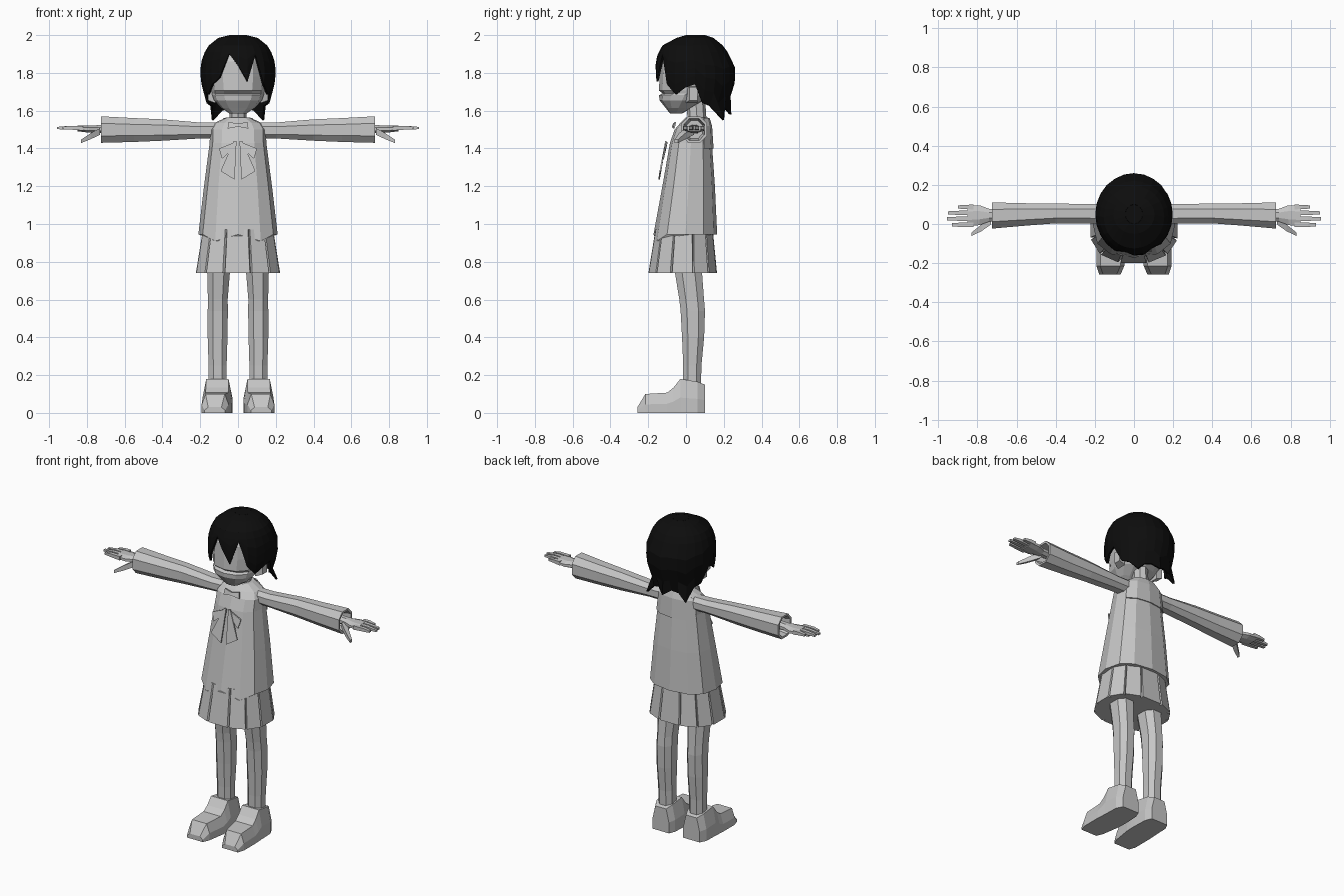
import bpy, bmesh, math


def material(name, v):
    m = bpy.data.materials.new(name)
    m.diffuse_color = (v, v, v, 1)
    return m


GREY = material("light grey", 0.56)
BLACK = material("hair black", 0.004)


def loft(name, rings, mat=GREY, caps=True, closed=True, side=1, thick=0):
    """Skin a list of equal-length point rings; side=-1 mirrors in x."""
    bm = bmesh.new()
    vs = [[bm.verts.new((p[0] * side, p[1], p[2])) for p in r] for r in rings]
    n = len(vs[0])
    for a, b in zip(vs, vs[1:]):
        for i in range(n if closed else n - 1):
            j = (i + 1) % n
            bm.faces.new((a[i], a[j], b[j], b[i]))
    if caps:
        bm.faces.new(vs[0])
        bm.faces.new(vs[-1])
    bmesh.ops.recalc_face_normals(bm, faces=bm.faces)
    me = bpy.data.meshes.new(name)
    bm.to_mesh(me)
    bm.free()
    me.materials.append(mat)
    ob = bpy.data.objects.new(name, me)
    bpy.context.collection.objects.link(ob)
    if thick:
        s = ob.modifiers.new("thickness", 'SOLIDIFY')
        s.thickness = thick
        s.offset = -1
    return ob


def spow(v, p):
    return math.copysign(abs(v) ** p, v)


def ring(z, rx, yf, yb, cx=0, n=12, p=1.0, turn=0.0):
    """Horizontal oval, first point at the front."""
    cy, ry = (yf + yb) / 2, (yb - yf) / 2
    out = []
    for i in range(n):
        a = 2 * math.pi * (i + turn) / n
        out.append((cx + rx * spow(math.sin(a), p), cy - ry * spow(math.cos(a), p), z))
    return out


def xring(x, y0, y1, z0, z1, n=8, p=1.0):
    """Upright oval facing along x."""
    return [(x, y, z) for y, z, _ in
            [((y0 + y1) / 2 + (y1 - y0) / 2 * spow(math.cos(a), p),
              (z0 + z1) / 2 + (z1 - z0) / 2 * spow(math.sin(a), p), 0)
             for a in [2 * math.pi * (i + 0.5) / n for i in range(n)]]]


def box_ring(x, y, z, hy, hz):
    return [(x, y - hy, z - hz), (x, y + hy, z - hz), (x, y + hy, z + hz), (x, y - hy, z + hz)]


# Blouse with a pointed front hem
body = [(0.945, 0.21, -0.172, 0.165), (1.2, 0.18, -0.125, 0.153), (1.43, 0.15, -0.085, 0.137),
        (1.5, 0.148, -0.06, 0.13), (1.535, 0.125, -0.03, 0.122), (1.565, 0.06, 0.0, 0.115)]
rings = [ring(*b, p=0.8) for b in body]
for i in (1, 11):
    x, y, z = rings[0][i]
    rings[0][i] = (x, y, z - 0.035)
loft("blouse", rings)

# Back collar flap
flap = []
for z, rx, yf, yb in ((1.56, 0.085, -0.01, 0.125), (1.52, 0.14, -0.05, 0.138), (1.4, 0.158, -0.09, 0.146)):
    flap.append(ring(z, rx, yf, yb, p=0.8)[4:9])
loft("back_collar", flap, caps=False, closed=False, thick=0.006)

# Pleated skirt: a groove beside each pleat
def pleats(z, rx, yf, yb, depth):
    cy, ry = (yf + yb) / 2, (yb - yf) / 2
    out = []
    for i in range(12):
        for da, d in ((-0.04, 0), (0, depth), (0.015, 0)):
            a = 2 * math.pi * (i + 0.5) / 12 + da
            out.append(((rx - d) * spow(math.sin(a), 0.85), cy - (ry - d) * spow(math.cos(a), 0.85), z))
    return out


loft("skirt", [pleats(0.97, 0.19, -0.165, 0.145, 0.004), pleats(0.74, 0.228, -0.203, 0.168, 0.02)])

# Neck
loft("neck", [ring(1.53, 0.045, 0.01, 0.11, n=8), ring(1.68, 0.042, 0.0, 0.1, n=8)])

# Head with a mouth crease
head = [(1.585, 0.045, -0.085, -0.02), (1.615, 0.09, -0.108, 0.03), (1.655, 0.127, -0.14, 0.1),
        (1.682, 0.136, -0.143, 0.13), (1.692, 0.138, -0.124, 0.14), (1.706, 0.14, -0.143, 0.15),
        (1.78, 0.15, -0.14, 0.17), (1.86, 0.145, -0.137, 0.17), (1.93, 0.1, -0.09, 0.13)]
loft("head", [ring(*h, p=0.9) for h in head])

# Hair: columns run from the crown to a jagged hem
PROFILE = [(2.0, 0.045, 0.0, 0.1), (1.985, 0.105, -0.05, 0.145), (1.945, 0.155, -0.125, 0.195),
           (1.89, 0.188, -0.153, 0.235), (1.83, 0.198, -0.163, 0.26), (1.77, 0.198, -0.165, 0.262),
           (1.7, 0.187, -0.16, 0.25), (1.62, 0.168, -0.13, 0.21), (1.54, 0.2, -0.16, 0.27)]
BANGS = {0: 1.84, 1: 1.755, 2: 1.895, 3: 1.74, 4: 1.685, 5: 1.72, 6: 1.74, 7: 1.64, 8: 1.625,
         9: 1.55, 10: 1.6, 11: 1.61, 12: 1.58}


def hair_point(i, z):
    for a, b in zip(PROFILE, PROFILE[1:]):
        if z >= b[0] - 1e-6:
            t = (a[0] - z) / (a[0] - b[0])
            return ring(z, *[u + (v - u) * t for u, v in zip(a[1:], b[1:])], n=24)[i]


hem = [BANGS[min(i, 24 - i)] for i in range(24)]
hem[23], hem[22] = 1.9, 1.775          # uneven fringe
rings = [ring(*p, n=24) for p in PROFILE[:3]]
for t in (0, 0.25, 0.5, 0.75, 1):
    rings.append([hair_point(i, 1.91 + (h - 1.91) * t) for i, h in enumerate(hem)])
hair = loft("hair", rings, BLACK, caps=False, thick=0.012)
loft("hair_crown", [ring(2.0, 0.045, 0.0, 0.1), ring(1.98, 0.04, 0.005, 0.095)], BLACK)

# Neck bow
def plate(name, pts, side):
    loft(name, [[(x, y, z) for x, y, z in pts], [(x, y + 0.008, z) for x, y, z in pts]], side=side)


for s, tag in ((1, "left"), (-1, "right")):
    plate(tag + "_collar_bow", [(0, -0.075, 1.515), (0.055, -0.068, 1.505),
                                (0.05, -0.06, 1.54), (0, -0.068, 1.532)], s)
    plate(tag + "_ribbon_loop", [(0.01, -0.105, 1.435), (0.1, -0.115, 1.4),
                                 (0.085, -0.125, 1.345), (0.01, -0.11, 1.41)], s)
    plate(tag + "_ribbon_tail", [(0.008, -0.11, 1.44), (0.022, -0.11, 1.44),
                                 (0.092, -0.14, 1.28), (0.018, -0.147, 1.235)], s)

    # Ear
    loft(tag + "_ear", [box_ring(0.12, 0.03, 1.685, 0.03, 0.045),
                        box_ring(0.16, 0.04, 1.69, 0.022, 0.035)], side=s)

    # Sleeve with a hollow cuff
    sleeve = [(0.1, 0.005, 0.105, 1.45, 1.54), (0.2, 0.0, 0.105, 1.45, 1.54),
              (0.4, 0.0, 0.108, 1.437, 1.558), (0.55, -0.012, 0.11, 1.43, 1.565),
              (0.725, -0.028, 0.115, 1.425, 1.575), (0.724, -0.015, 0.102, 1.438, 1.562),
              (0.66, 0.0, 0.09, 1.45, 1.55)]
    loft(tag + "_sleeve", [xring(*r, p=0.85) for r in sleeve], side=s)

    # Hand
    loft(tag + "_palm", [xring(0.64, 0.015, 0.075, 1.475, 1.53), xring(0.74, 0.01, 0.08, 1.48, 1.525),
                         xring(0.79, -0.01, 0.1, 1.482, 1.522), xring(0.85, -0.015, 0.1, 1.49, 1.522)], side=s)
    for k, (y, tip) in enumerate(((-0.004, 0.93), (0.027, 0.957), (0.057, 0.95), (0.087, 0.9))):
        loft(f"{tag}_finger_{k + 1}", [box_ring(0.82, y, 1.507, 0.012, 0.012),
                                       box_ring(0.89 if tip > 0.91 else 0.86, y, 1.51, 0.011, 0.01),
                                       box_ring(tip, y, 1.508, 0.008, 0.006)], side=s)
    loft(tag + "_thumb", [box_ring(0.73, 0.02, 1.49, 0.022, 0.018), box_ring(0.78, -0.02, 1.465, 0.017, 0.016),
                          box_ring(0.83, -0.052, 1.438, 0.009, 0.009)], side=s)

    # Leg
    leg = [(0.85, 0.068, -0.075, 0.085, 0.105), (0.74, 0.064, -0.063, 0.09, 0.103),
           (0.6, 0.056, -0.04, 0.1, 0.107), (0.54, 0.057, -0.033, 0.105, 0.107),
           (0.4, 0.056, -0.025, 0.1, 0.108), (0.25, 0.051, -0.018, 0.085, 0.108),
           (0.12, 0.05, -0.018, 0.082, 0.108)]
    loft(tag + "_leg", [ring(*r, n=8, p=0.85, turn=0.5) for r in leg], side=s)

    # Shoe: sections from heel to toe (y, height, inner x, outer x)
    shoe = []
    for y, h, xi, xo in ((0.1, 0.15, 0.05, 0.165), (0.06, 0.165, 0.034, 0.185), (-0.03, 0.18, 0.03, 0.188),
                         (-0.065, 0.135, 0.03, 0.19), (-0.1, 0.107, 0.032, 0.192), (-0.215, 0.1, 0.05, 0.192),
                         (-0.257, 0.03, 0.068, 0.178)):
        shoe.append([(xi, y, 0), (xo, y, 0), (xo, y, h * 0.45), (xo - 0.02, y, h),
                     (xi + 0.02, y, h), (xi, y, h * 0.45)])
    loft(tag + "_shoe", shoe, side=s)
